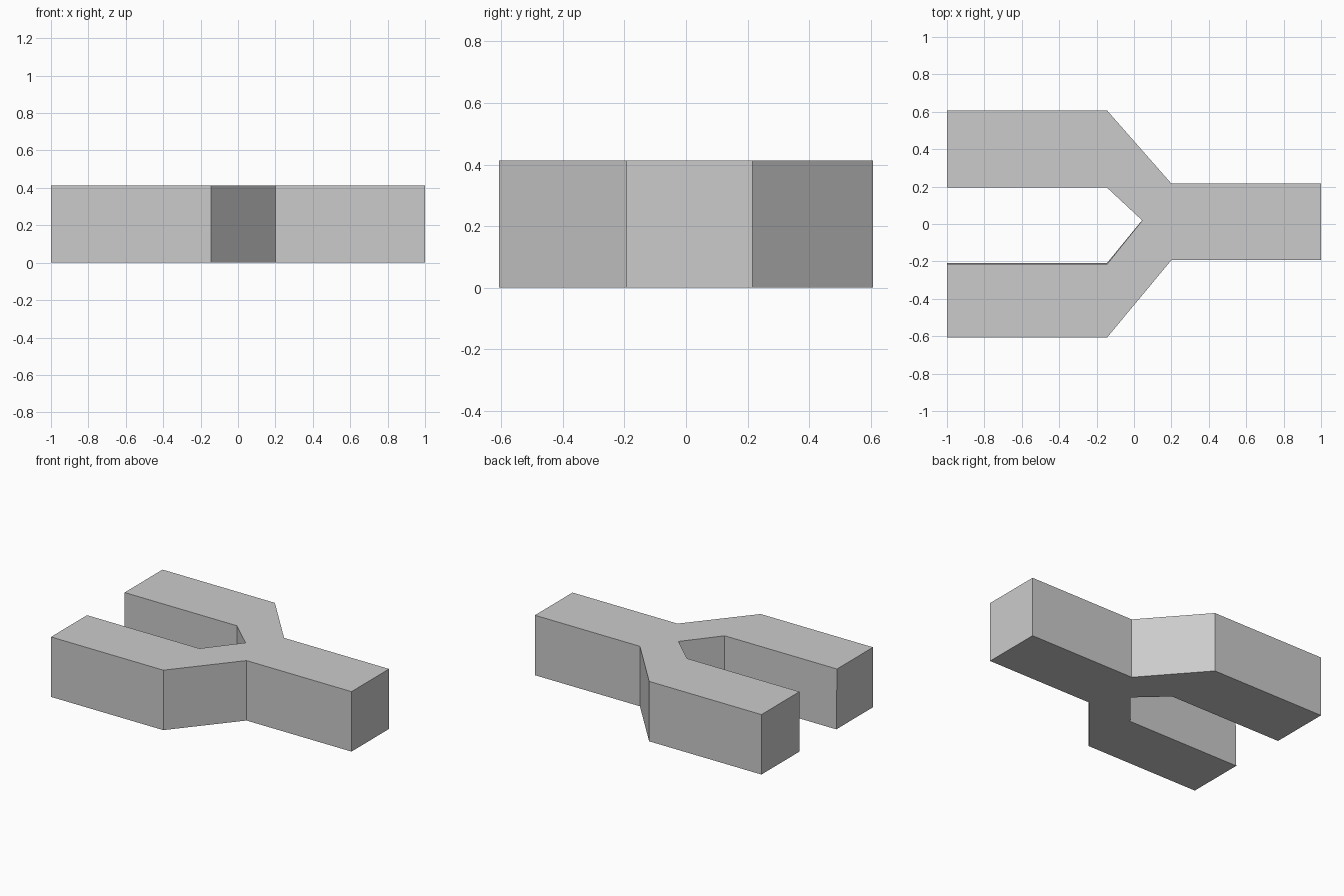
import bpy
import bmesh

cube = bpy.data.objects.get("Cube")
if cube:
    bpy.data.objects.remove(cube, do_unlink=True)

HEIGHT = 0.413
END, BEND, NECK = 1.0, -0.144, 0.2      # x of the ends, arm bends and stem neck
OUTER = 0.607                           # half the width across both arms
STEM_FRONT, STEM_BACK = -0.193, 0.216

grey = bpy.data.materials.new("plain grey")
grey.use_nodes = True
colour = (0.6, 0.6, 0.6, 1)
grey.diffuse_color = colour
grey.node_tree.nodes["Principled BSDF"].inputs["Base Color"].default_value = colour


def outline(slot_front, crotch_y):
    """Y-shaped plan, counter-clockwise from the front arm's tip."""
    return [
        (-END, -OUTER), (BEND, -OUTER), (NECK, STEM_FRONT), (END, STEM_FRONT),
        (END, STEM_BACK), (NECK, STEM_BACK), (BEND, OUTER), (-END, OUTER),
        (-END, 0.194), (BEND, 0.194), (0.044, crotch_y),
        (BEND, slot_front), (-END, slot_front),
    ]


# Forked block: the front arm's slot wall leans very slightly
bm = bmesh.new()
bottom = [bm.verts.new((x, y, 0)) for x, y in outline(-0.208, 0.021)]
top = [bm.verts.new((x, y, HEIGHT)) for x, y in outline(-0.215, 0.019)]
bm.faces.new(top)
bm.faces.new(bottom[::-1])
for i in range(len(top)):
    j = (i + 1) % len(top)
    bm.faces.new((bottom[i], bottom[j], top[j], top[i]))
bmesh.ops.recalc_face_normals(bm, faces=bm.faces)

mesh = bpy.data.meshes.new("forked_block")
bm.to_mesh(mesh)
bm.free()
mesh.materials.append(grey)
block = bpy.data.objects.new("forked_block", mesh)
bpy.context.collection.objects.link(block)
